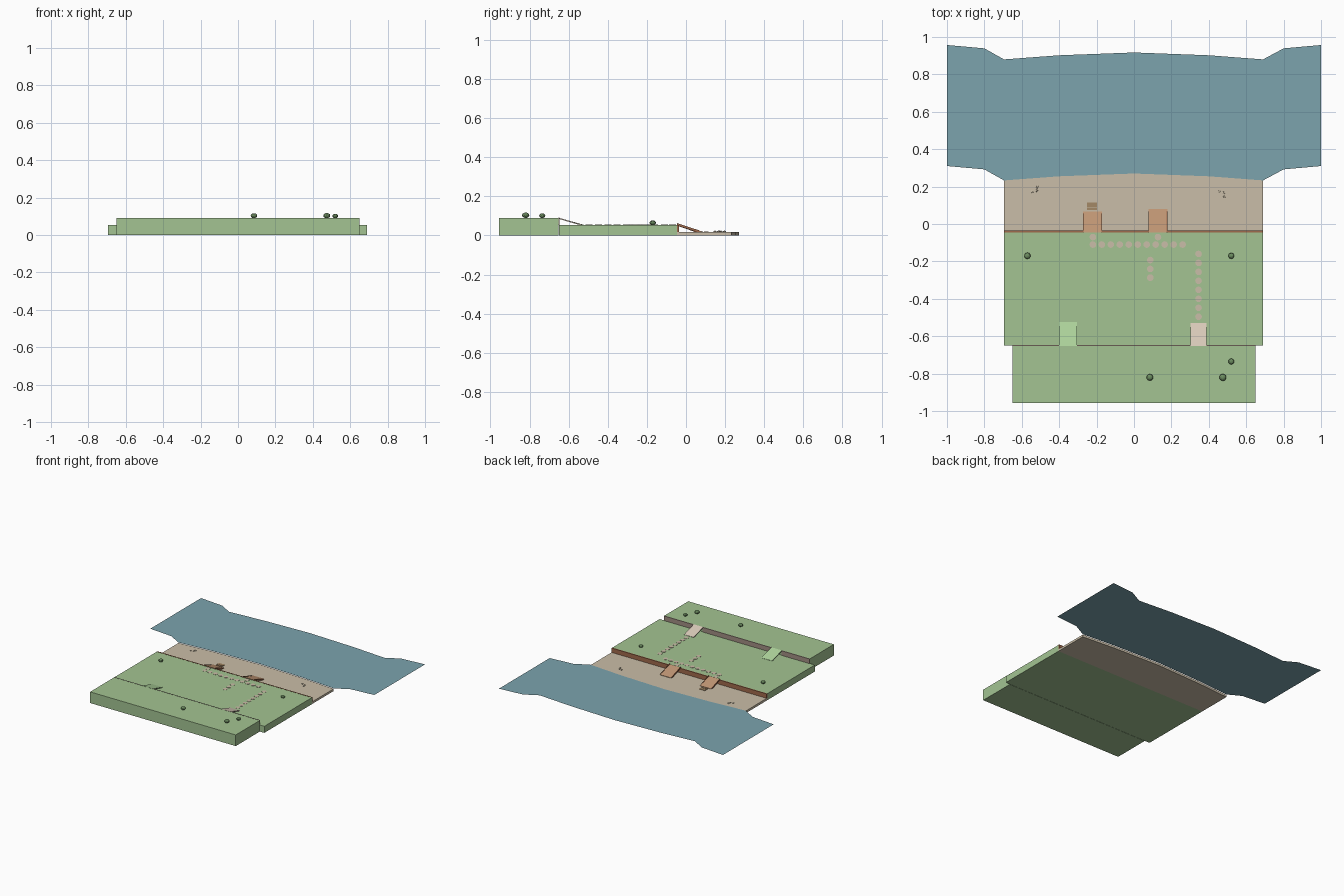
import bpy, bmesh, math
from mathutils import Vector

if "Cube" in bpy.data.objects:
    bpy.data.objects.remove(bpy.data.objects["Cube"], do_unlink=True)


def material(name, r, g, b):
    """Flat material from 0-255 display values."""
    col = [((c / 255 + 0.055) / 1.055) ** 2.4 for c in (r, g, b)] + [1]
    m = bpy.data.materials.new(name)
    m.use_nodes = True
    m.diffuse_color = col
    m.node_tree.nodes["Principled BSDF"].inputs["Base Color"].default_value = col
    return m


GRASS = material("grass", 163, 196, 146)
WATER = material("water", 124, 164, 174)
SAND = material("sand", 202, 190, 168)
BRICK = material("brown_wall", 160, 106, 76)
WOOD = material("ramp_wood", 192, 150, 116)
STONE = material("stone_wall", 160, 142, 130)
TURF = material("light_turf", 174, 212, 156)
PALE = material("pale_stone", 218, 203, 186)
BUSH = material("bush_green", 108, 140, 96)
PLANK = material("dark_plank", 164, 136, 102)


def finish(name, bm, mat):
    bmesh.ops.recalc_face_normals(bm, faces=bm.faces)
    me = bpy.data.meshes.new(name)
    bm.to_mesh(me)
    bm.free()
    me.materials.append(mat)
    ob = bpy.data.objects.new(name, me)
    bpy.context.collection.objects.link(ob)
    return ob


def prism(name, points, along, mat):
    """Extrude a closed outline along a vector; no vector leaves a sheet."""
    bm = bmesh.new()
    face = bm.faces.new([bm.verts.new(p) for p in points])
    if along:
        out = bmesh.ops.extrude_face_region(bm, geom=[face])["geom"]
        bmesh.ops.translate(bm, vec=Vector(along),
                            verts=[v for v in out if isinstance(v, bmesh.types.BMVert)])
        if face.is_valid and len(bm.faces) == len(points) + 1:
            bm.faces.new([v for v in face.verts])
    return finish(name, bm, mat)


def box(name, x0, x1, y0, y1, z0, z1, mat):
    bm = bmesh.new()
    bmesh.ops.create_cube(bm, size=1)
    for v in bm.verts:
        v.co = (x1 if v.co.x > 0 else x0, y1 if v.co.y > 0 else y0, z1 if v.co.z > 0 else z0)
    return finish(name, bm, mat)


def ramp(name, x0, x1, y0, y1, z0, z1, thick, mat):
    """Sloped slab falling from z0 at y0 to z1 at y1."""
    pts = [(x0, y0, z0), (x0, y1, z1), (x0, y1, z1 - thick), (x0, y0, z0 - thick)]
    bm = bmesh.new()
    a = [bm.verts.new(p) for p in pts]
    b = [bm.verts.new((x1, p[1], p[2])) for p in pts]
    bm.faces.new(a)
    bm.faces.new(b[::-1])
    for i in range(4):
        j = (i + 1) % 4
        bm.faces.new((a[i], b[i], b[j], a[j]))
    return finish(name, bm, mat)


# Terraces
MID, TOP, BEACH = 0.053, 0.09, 0.018
box("middle_terrace", -0.695, 0.69, -0.65, -0.045, 0, MID, GRASS)
box("upper_terrace", -0.65, 0.65, -0.957, -0.652, 0, TOP, GRASS)

# Beach with a curved shoreline
shore = [(0.69, 0.233), (0.4, 0.255), (0, 0.27), (-0.4, 0.255), (-0.695, 0.233)]
outline = [(-0.695, -0.045), (0.69, -0.045)] + shore
bm = bmesh.new()
low = [bm.verts.new((x, y, 0)) for x, y in outline]
high = [bm.verts.new((x, y, BEACH)) for x, y in outline]
bm.faces.new(low)
bm.faces.new(high)
for i in range(len(outline)):
    j = (i + 1) % len(outline)
    bm.faces.new((low[i], low[j], high[j], high[i]))
finish("beach", bm, SAND)

# Water sheet following the shoreline
near = [(1, 0.31), (0.8, 0.292)] + shore + [(-0.8, 0.292), (-1, 0.31)]
far = [(x, y + 0.647) for x, y in reversed(near)]
water = prism("water_sheet", [(x, y, 0.022) for x, y in near + far], None, WATER)
if water.data.polygons[0].normal.z < 0:
    water.data.flip_normals()

# Retaining walls, the upper one broken where the ramps pass
box("lower_wall", -0.695, 0.69, -0.045, -0.036, BEACH, MID + 0.001, BRICK)
for i, (x0, x1) in enumerate([(-0.65, -0.4), (-0.305, 0.303), (0.388, 0.65)]):
    box(f"upper_wall_{i}", x0, x1, -0.652, -0.646, MID, TOP + 0.001, STONE)

# Ramps between levels
ramp("turf_ramp", -0.4, -0.305, -0.652, -0.525, TOP + 0.001, MID + 0.002, 0.006, TURF)
ramp("stone_ramp", 0.303, 0.388, -0.652, -0.53, TOP + 0.001, MID + 0.002, 0.006, PALE)
for name, cx, end in [("right", -0.222, 0.068), ("left", 0.128, 0.08)]:
    ramp(f"{name}_beach_ramp", cx - 0.05, cx + 0.05, -0.045, end, MID + 0.004, BEACH + 0.003,
         0.008, WOOD)
    for s in (-1, 1):
        x = cx + s * 0.049
        ramp(f"{name}_ramp_rail", x - 0.002, x + 0.002, -0.045, end - 0.01, MID + 0.01,
             BEACH + 0.007, 0.012, BRICK)

# Planks at the foot of a ramp
for y0, y1 in [(0.074, 0.088), (0.092, 0.116)]:
    box("foot_plank", -0.25, -0.197, y0, y1, BEACH, BEACH + 0.003, PLANK)


# Stepping stones
def stone(x, y):
    bm = bmesh.new()
    bmesh.ops.create_cone(bm, cap_ends=True, segments=12, radius1=0.018, radius2=0.018, depth=0.002)
    bmesh.ops.translate(bm, vec=(x, y, MID + 0.001), verts=bm.verts)
    finish("stepping_stone", bm, SAND)


for i in range(11):
    stone(-0.22 + i * 0.048, -0.11)
for i in range(8):
    stone(0.345, -0.16 - i * 0.048)
for i in range(3):
    stone(0.087, -0.193 - i * 0.047)
for x in (-0.22, 0.128):
    stone(x, -0.07)


# Bushes and beach pebbles
def blob(name, x, y, z, r, mat, squash):
    bm = bmesh.new()
    bmesh.ops.create_icosphere(bm, subdivisions=2 if r > 0.01 else 1, radius=r)
    bmesh.ops.scale(bm, vec=(1, 1, squash), verts=bm.verts)
    bmesh.ops.translate(bm, vec=(x, y, z), verts=bm.verts)
    finish(name, bm, mat)


for x, y, z, r in [(-0.57, -0.17, MID, 0.017), (0.52, -0.17, MID, 0.016),
                   (0.52, -0.735, TOP, 0.016), (0.475, -0.82, TOP, 0.019),
                   (0.085, -0.82, TOP, 0.018)]:
    blob("bush", x, y, z + r * 0.7, r, BUSH, 0.75)
for cx, cy, s in [(-0.527, 0.183, 1), (0.473, 0.162, -1)]:
    for dx, dy in [(-0.017, -0.01), (0.006, -0.004), (0.011, 0.014)]:
        blob("pebble", cx + dx, cy + dy * s, BEACH + 0.002, 0.008, SAND, 0.6)
